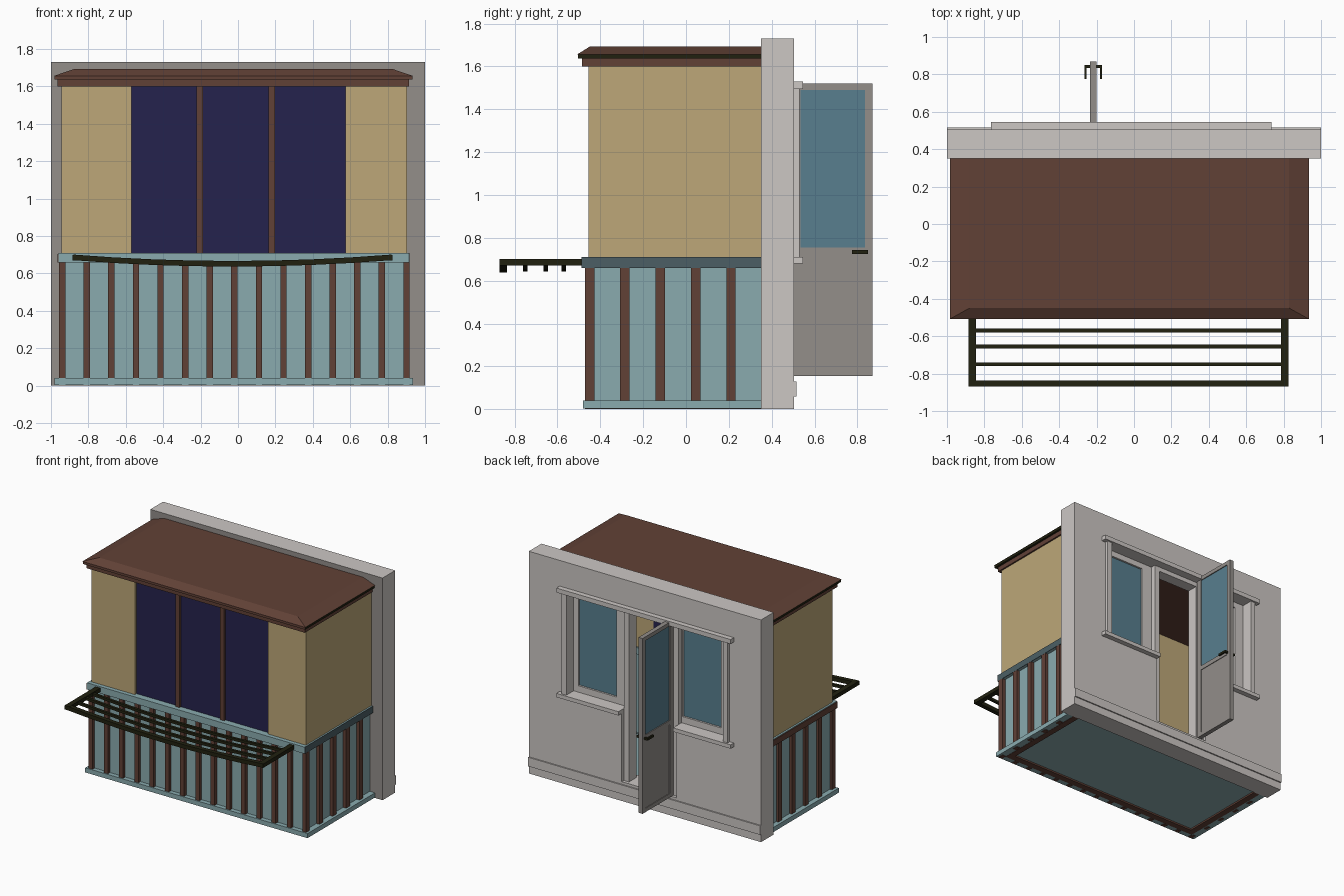
import bpy
import bmesh
from mathutils import Vector

cube = bpy.data.objects.get("Cube")
if cube:
    bpy.data.objects.remove(cube, do_unlink=True)


def material(name, hexcode):
    """Flat material from an sRGB hex code."""
    rgb = [int(hexcode[i:i + 2], 16) / 255 for i in (0, 2, 4)]
    lin = [c / 12.92 if c < 0.04045 else ((c + 0.055) / 1.055) ** 2.4 for c in rgb]
    m = bpy.data.materials.new(name)
    m.use_nodes = True
    m.diffuse_color = (*lin, 1)
    m.node_tree.nodes["Principled BSDF"].inputs["Base Color"].default_value = (*lin, 1)
    return m


PLASTER = material("pale plaster", "CCC7C4")
GREY = material("warm grey", "938E8A")
BROWN = material("red brown", "614136")
TAN = material("tan", "BDA778")
TEAL = material("pale teal", "8AABAF")
SLATE = material("slate", "4C5F65")
NAVY = material("navy glass", "25224D")
GLASS = material("blue glass", "587F8F")
OLIVE = material("dark olive", "212110")


def finish(name, bm, mats):
    mesh = bpy.data.meshes.new(name)
    bmesh.ops.recalc_face_normals(bm, faces=bm.faces)
    bm.to_mesh(mesh)
    bm.free()
    for m in mats:
        mesh.materials.append(m)
    ob = bpy.data.objects.new(name, mesh)
    bpy.context.collection.objects.link(ob)
    return ob


def add_box(bm, x, y, z):
    """Box from three (low, high) ranges."""
    verts = bmesh.ops.create_cube(bm, size=1)["verts"]
    for v in verts:
        v.co = Vector([(r[0] + r[1]) / 2 + c * (r[1] - r[0]) for r, c in zip((x, y, z), v.co)])
    return verts


def boxes(name, mat, *ranges):
    bm = bmesh.new()
    for r in ranges:
        add_box(bm, *r)
    return finish(name, bm, [mat])


def u_frame(name, mat, x, y, z, w):
    """Front and two side strips of a rectangle that is open at the back."""
    return boxes(name, mat,
                 (x, (y[0], y[0] + w), z),
                 ((x[0], x[0] + w), (y[0] + w, y[1]), z),
                 ((x[1] - w, x[1]), (y[0] + w, y[1]), z))


BACK = 0.35      # where the balcony meets the wall
FACE = 0.505     # outer face of the wall
WALL_Y = (BACK, FACE)

# House wall around the window and door opening
wall = boxes("house_wall", PLASTER,
             ((0.67, 1), WALL_Y, (0, 1.73)),
             ((-1, -0.7), WALL_Y, (0, 1.73)),
             ((-0.7, 0.67), WALL_Y, (1.495, 1.73)),
             ((0.2, 0.67), WALL_Y, (0, 0.69)),
             ((-0.7, -0.27), WALL_Y, (0, 0.69)),
             ((-0.27, 0.2), WALL_Y, (0, 0.15)))
wall.data.materials.append(GREY)
for p in wall.data.polygons:
    if p.normal.y < -0.9:
        p.material_index = 1

boxes("wall_baseboard", PLASTER, ((-1, 1), (FACE, 0.515), (0.06, 0.13)))
boxes("window_lintel", PLASTER, ((-0.765, 0.735), (FACE, 0.545), (1.495, 1.53)))
boxes("window_sills", PLASTER,
      ((0.2, 0.735), (0.42, 0.545), (0.68, 0.71)),
      ((-0.765, -0.27), (0.42, 0.545), (0.68, 0.71)))
boxes("window_jambs", PLASTER,
      ((0.66, 0.7), (0.42, 0.53), (0.71, 1.495)),
      ((-0.73, -0.69), (0.42, 0.53), (0.71, 1.495)))


# Fixed windows on both sides of the door
def window(side, x0, x1, g0, g1):
    y, z = (0.39, 0.44), (0.71, 1.495)
    boxes(side + "_window_frame", PLASTER,
          ((x0, g0), y, z), ((g1, x1), y, z),
          ((g0, g1), y, (z[0], 0.76)), ((g0, g1), y, (1.45, z[1])))
    boxes(side + "_window_glass", GLASS, ((g0, g1), (0.405, 0.425), (0.76, 1.45)))


window("left", 0.155, 0.67, 0.29, 0.62)
window("right", -0.7, -0.2, -0.61, -0.28)
boxes("door_frame", PLASTER,
      ((0.155, 0.2), (0.39, 0.48), (0.15, 1.495)),
      ((-0.27, -0.2), (0.39, 0.48), (0.15, 1.495)),
      ((-0.2, 0.155), (0.39, 0.48), (1.46, 1.495)))

# Door, standing open at a right angle
DOOR_X = (-0.235, -0.2)
boxes("door_leaf", GREY,
      (DOOR_X, (0.49, 0.535), (0.155, 1.52)),
      (DOOR_X, (0.835, 0.87), (0.155, 1.52)),
      (DOOR_X, (0.535, 0.835), (1.49, 1.52)),
      (DOOR_X, (0.535, 0.835), (0.72, 0.755)),
      (DOOR_X, (0.535, 0.835), (0.155, 0.185)),
      ((-0.23, -0.205), (0.535, 0.835), (0.185, 0.72)))
boxes("door_glass", GLASS, ((-0.228, -0.207), (0.535, 0.835), (0.755, 1.49)))
boxes("door_handles", OLIVE,
      ((-0.265, -0.17), (0.835, 0.85), (0.725, 0.742)),
      ((-0.265, -0.253), (0.775, 0.85), (0.725, 0.742)),
      ((-0.182, -0.17), (0.775, 0.85), (0.725, 0.742)))

# Balcony base
boxes("balcony_floor", TEAL, ((-0.9, 0.86), (-0.41, BACK), (0.015, 0.04)))
u_frame("floor_beam", BROWN, (-0.925, 0.88), (-0.435, BACK), (0.002, 0.03), 0.05)
u_frame("bottom_rail", TEAL, (-0.98, 0.935), (-0.48, BACK), (0.004, 0.04), 0.06)
u_frame("parapet_panel", TEAL, (-0.94, 0.89), (-0.445, BACK), (0.02, 0.66), 0.02)

# Upright slats over the parapet
bm = bmesh.new()
for i in range(15):
    x = -0.94 + i * 0.1315
    add_box(bm, (x - 0.017, x + 0.017), (-0.472, -0.44), (0, 0.66))
for i in range(5):
    y = -0.45 + i * 0.165
    for x in ((-0.958, -0.935), (0.885, 0.916)):
        add_box(bm, x, (y - 0.022, y + 0.022), (0, 0.66))
finish("parapet_slats", bm, [BROWN])

# Parapet cap with differently coloured ends
u_frame("parapet_cap", TEAL, (-0.96, 0.912), (-0.487, BACK), (0.658, 0.71), 0.08)
boxes("cap_end_left", SLATE, ((0.912, 0.917), (-0.487, BACK), (0.658, 0.71)))
boxes("cap_end_right", BROWN, ((-0.965, -0.96), (-0.487, BACK), (0.658, 0.705)))

# Upper walls and glazing
Z_UP = (0.71, 1.6)
boxes("upper_walls", TAN,
      ((-0.945, -0.57), (-0.455, -0.42), Z_UP),
      ((0.575, 0.903), (-0.455, -0.42), Z_UP),
      ((-0.945, -0.915), (-0.42, BACK), Z_UP),
      ((0.873, 0.903), (-0.42, BACK), Z_UP))
boxes("front_glazing", NAVY, ((-0.57, 0.575), (-0.435, -0.422), Z_UP))
boxes("glazing_mullions", BROWN,
      *[((x - 0.018, x + 0.018), (-0.453, -0.415), Z_UP) for x in (-0.205, 0.18)])

# Roof: trim, dark drip edge and hipped top
boxes("roof_trim", BROWN, ((-0.965, 0.915), (-0.485, BACK), (1.6, 1.636)))
edge = boxes("roof_drip_edge", OLIVE, ((-0.982, 0.932), (-0.505, BACK), (1.636, 1.656)))
edge.data.materials.append(BROWN)
for p in edge.data.polygons:
    if p.normal.y < -0.9:
        p.material_index = 1
bm = bmesh.new()
for v in add_box(bm, (-0.985, 0.935), (-0.508, BACK), (1.656, 1.692)):
    if v.co.z > 1.68:
        v.co.x += 0.105 if v.co.x < 0 else -0.105
        if v.co.y < 0:
            v.co.y = -0.45
finish("roof_top", bm, [BROWN])


# Drying rack with sagging bars
def sagging_bar(name, y, w, h):
    bm = bmesh.new()
    rings = []
    for i in range(9):
        t = i / 4 - 1
        x, z = -0.03 + 0.85 * t, 0.652 + 0.034 * t * t
        rings.append([bm.verts.new((x, y + a * w, z + b * h))
                      for a, b in ((-.5, -.5), (.5, -.5), (.5, .5), (-.5, .5))])
    for r, s in zip(rings, rings[1:]):
        for k in range(4):
            bm.faces.new((r[k], r[k - 1], s[k - 1], s[k]))
    bm.faces.new(rings[0])
    bm.faces.new(rings[-1])
    finish(name, bm, [OLIVE])


boxes("rack_arms", OLIVE,
      ((-0.885, -0.845), (-0.87, -0.46), (0.67, 0.70)),
      ((0.785, 0.825), (-0.87, -0.46), (0.67, 0.70)))
sagging_bar("rack_front_bar", -0.853, 0.034, 0.03)
for n, y in enumerate((-0.57, -0.655, -0.75)):
    sagging_bar("rack_bar_%d" % (n + 1), y, 0.02, 0.02)
